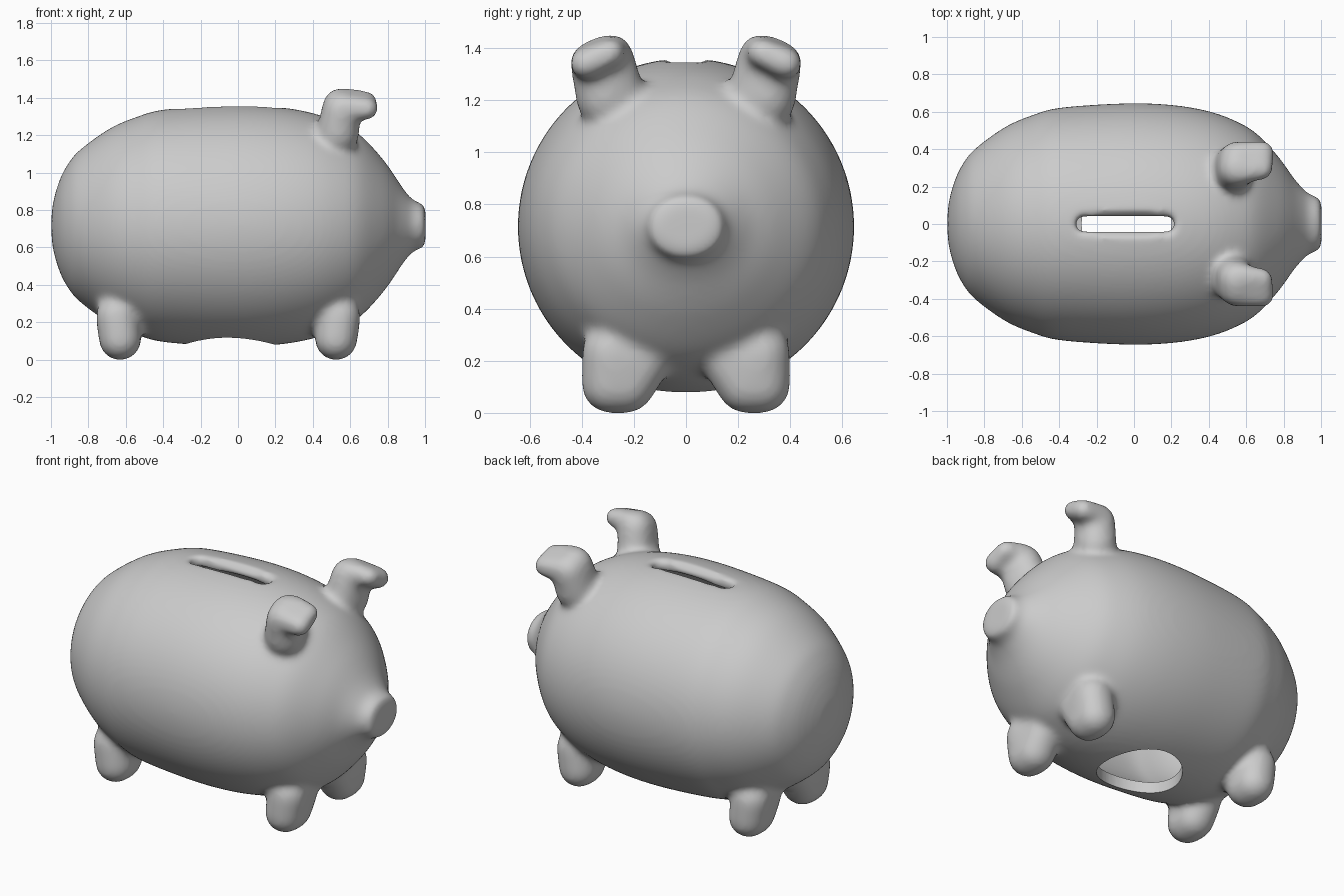
import bpy, bmesh, math
from mathutils import Matrix, Vector

if "Cube" in bpy.data.objects:
    bpy.data.objects.remove(bpy.data.objects["Cube"], do_unlink=True)

AXIS_Z = 0.715

grey = bpy.data.materials.new("plain_grey")
grey.use_nodes = True
grey.diffuse_color = (0.6, 0.6, 0.6, 1)
grey.node_tree.nodes["Principled BSDF"].inputs["Base Color"].default_value = (0.6, 0.6, 0.6, 1)


def finish(bm, name):
    bmesh.ops.recalc_face_normals(bm, faces=bm.faces)
    mesh = bpy.data.meshes.new(name)
    bm.to_mesh(mesh)
    bm.free()
    ob = bpy.data.objects.new(name, mesh)
    bpy.context.collection.objects.link(ob)
    mesh.materials.append(grey)
    return ob


def revolve(profile, name, steps=96):
    """Spin (x, radius) points around the long axis."""
    bm = bmesh.new()
    verts = [bm.verts.new((x, 0, AXIS_Z + r)) for x, r in profile]
    edges = [bm.edges.new(p) for p in zip(verts, verts[1:])]
    bmesh.ops.spin(bm, geom=verts + edges, cent=(0, 0, AXIS_Z), axis=(1, 0, 0),
                   angle=math.tau, steps=steps, use_duplicate=False)
    bmesh.ops.remove_doubles(bm, verts=bm.verts, dist=0.0005)
    return finish(bm, name)


def spline(points, n=6):
    """Smooth curve through the profile points."""
    pts = [Vector(p) for p in points]
    ext = [pts[0] * 2 - pts[1]] + pts + [pts[-1] * 2 - pts[-2]]
    out = []
    for a, b, c, d in zip(ext, ext[1:], ext[2:], ext[3:]):
        for i in range(n):
            t = i / n
            out.append(0.5 * (2 * b + (c - a) * t + (2 * a - 5 * b + 4 * c - d) * t * t
                              + (3 * b - a - 3 * c + d) * t ** 3))
    return [(p.x, max(p.y, 0)) for p in out] + [tuple(pts[-1])]


def blob(name, balls, side=1):
    """Convex hull around a few balls (x, y, z, radius)."""
    bm = bmesh.new()
    for x, y, z, r in balls:
        bmesh.ops.create_icosphere(bm, subdivisions=3, radius=r,
                                   matrix=Matrix.Translation((x, y * side, z)))
    bmesh.ops.convex_hull(bm, input=bm.verts)
    # Keep only the outer skin
    loose = [v for v in bm.verts if not v.link_faces]
    bmesh.ops.delete(bm, geom=loose, context="VERTS")
    return finish(bm, name)


def modify(ob, kind, **settings):
    mod = ob.modifiers.new(kind.title(), kind)
    for key, value in settings.items():
        setattr(mod, key, value)
    bpy.context.view_layer.objects.active = ob
    bpy.ops.object.modifier_apply(modifier=mod.name)


def cut(ob, cutter):
    modify(ob, "BOOLEAN", operation="DIFFERENCE", solver="EXACT", object=cutter)
    bpy.data.objects.remove(cutter, do_unlink=True)


# Barrel body ending in the snout
outline = [(-1.0, 0), (-0.99, 0.12), (-0.954, 0.245), (-0.91, 0.33), (-0.847, 0.405),
           (-0.687, 0.52), (-0.54, 0.583), (-0.393, 0.622), (-0.05, 0.645), (0.2, 0.637),
           (0.4, 0.603), (0.55, 0.548), (0.66, 0.48), (0.78, 0.35), (0.87, 0.222),
           (0.93, 0.15)]
body = revolve(spline(outline) + [(0.965, 0.136), (0.99, 0.133), (1.003, 0.118), (1.003, 0)],
               "pig_body")
for v in body.data.vertices:
    if v.co.x > 0.85:
        v.co.y *= 1 + 0.1 * min(1, (v.co.x - 0.85) / 0.1)
        v.co.z = AXIS_Z + (v.co.z - AXIS_Z) * (1 - 0.08 * min(1, (v.co.x - 0.85) / 0.1))

# Legs and folded ears, mirrored left and right
parts = [body]
for side in (1, -1):
    for x, lean in ((-0.645, 1), (0.54, -1)):
        foot = x + 0.015 * lean
        parts.append(blob("leg", [(foot, 0.23, 0.11, 0.114), (foot, 0.29, 0.11, 0.114),
                                  (x + 0.01 * lean, 0.17, 0.2, 0.11),
                                  (x, 0.285, 0.23, 0.117)], side))
    parts.append(blob("ear", [(0.535, 0.31, 1.21, 0.115), (0.525, 0.26, 1.21, 0.105),
                              (0.55, 0.295, 1.355, 0.1), (0.555, 0.345, 1.335, 0.1)], side))
    parts.append(blob("ear_tip", [(0.57, 0.28, 1.385, 0.07), (0.57, 0.37, 1.345, 0.075),
                                  (0.69, 0.29, 1.382, 0.055),
                                  (0.69, 0.385, 1.34, 0.062)], side))
bpy.ops.object.select_all(action="DESELECT")
for part in parts:
    part.select_set(True)
bpy.context.view_layer.objects.active = body
bpy.ops.object.join()
modify(body, "REMESH", mode="VOXEL", voxel_size=0.015)
modify(body, "SMOOTH", factor=0.5, iterations=20)

# Hollow inside
cavity = revolve([(-0.93, 0)] + [(x * 0.93, max(r - 0.065, 0)) for x, r in
                                 spline(outline[1:-2])] + [(0.75, 0)], "cavity", 64)
cut(body, cavity)

# Coin slot with a wide softened rim
cut(body, blob("slot_cutter", [(x, 0, z, 0.041) for x in (-0.27, 0.175) for z in (1.1, 1.5)]))
cut(body, blob("rim_cutter", [(x, 0, 1.4, 0.085) for x in (-0.265, 0.17)]))
modify(body, "REMESH", mode="VOXEL", voxel_size=0.015)
modify(body, "SMOOTH", factor=0.5, iterations=5)

# Round stopper hole in the belly
bm = bmesh.new()
bmesh.ops.create_cone(bm, cap_ends=True, segments=64, radius1=0.24, radius2=0.24, depth=0.4,
                      matrix=Matrix.Translation((-0.04, 0, 0.1)))
cut(body, finish(bm, "hole_cutter"))

# Stand on the floor and shade smooth
low = min(v.co.z for v in body.data.vertices)
for v in body.data.vertices:
    v.co.z -= low
body.data.materials.clear()
body.data.materials.append(grey)
bpy.ops.object.select_all(action="DESELECT")
body.select_set(True)
bpy.context.view_layer.objects.active = body
bpy.ops.object.shade_smooth_by_angle(angle=math.radians(40))
